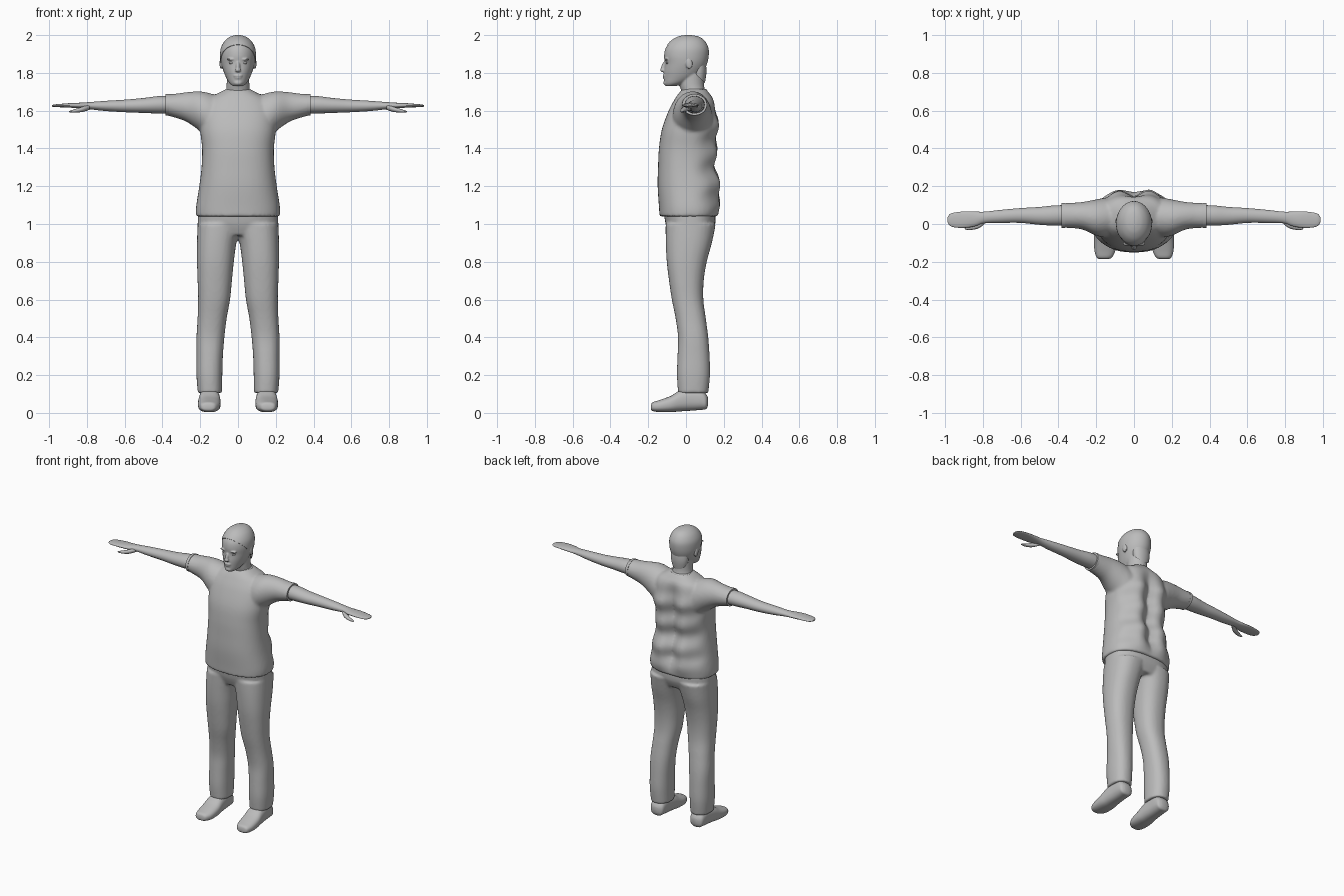
import bpy, bmesh, math
from mathutils import Vector, Matrix

grey = bpy.data.materials.new("plain grey")
grey.diffuse_color = (0.5, 0.5, 0.5, 1)
AXES = {"x": (1, 2, 0), "y": (0, 2, 1), "z": (0, 1, 2)}   # index of u, v, travel


def catmull(rows, steps):
    out = []
    for i in range(len(rows) - 1):
        p = [rows[max(0, min(len(rows) - 1, i + k))] for k in (-1, 0, 1, 2)]
        for s in range(steps):
            t = s / steps
            out.append([0.5 * (2 * b + (c - a) * t + (2 * a - 5 * b + 4 * c - d) * t * t
                               + (3 * b - a - 3 * c + d) * t ** 3) for a, b, c, d in zip(*p)])
    return out + [list(rows[-1])]


def loft(bm, axis, rows, power=2.0, sides=32, steps=4, mirror=False):
    """Rows are (travel, u min, u max, v min, v max)."""
    iu, iv, it = AXES[axis]
    for sign in ((1, -1) if mirror else (1,)):
        rings = []
        for t, u0, u1, v0, v1 in catmull(rows, steps):
            ring = []
            for k in range(sides):
                a = 2 * math.pi * k / sides
                c, s = math.cos(a), math.sin(a)
                p = [0, 0, 0]
                p[it] = t
                p[iu] = (u0 + u1) / 2 + (u1 - u0) / 2 * math.copysign(abs(c) ** (2 / power), c)
                p[iv] = (v0 + v1) / 2 + (v1 - v0) / 2 * math.copysign(abs(s) ** (2 / power), s)
                p[0] *= sign
                ring.append(bm.verts.new(p))
            rings.append(ring)
        for a, b in zip(rings, rings[1:]):
            for k in range(sides):
                j = (k + 1) % sides
                bm.faces.new((a[k], a[j], b[j], b[k]))
        bm.faces.new(rings[0])
        bm.faces.new(rings[-1])


def blob(bm, centre, size, tilt=0):
    m = Matrix.Translation(centre) @ Matrix.Rotation(tilt, 4, "X") @ Matrix.Diagonal((*size, 1))
    bmesh.ops.create_uvsphere(bm, u_segments=20, v_segments=12, radius=1, matrix=m)


def finish(name, bm, voxel=0, smooth=0):
    bmesh.ops.recalc_face_normals(bm, faces=bm.faces[:])
    me = bpy.data.meshes.new(name)
    bm.to_mesh(me)
    bm.free()
    ob = bpy.data.objects.new(name, me)
    bpy.context.collection.objects.link(ob)
    me.materials.append(grey)
    for p in me.polygons:
        p.use_smooth = True
    if voxel:
        r = ob.modifiers.new("Blend", "REMESH")
        r.mode, r.voxel_size, r.use_smooth_shade = "VOXEL", voxel, True
    if smooth:
        s = ob.modifiers.new("Soften", "SMOOTH")
        s.factor, s.iterations = 0.5, smooth
    if not voxel:
        bpy.context.view_layer.objects.active = ob
        ob.select_set(True)
        bpy.ops.object.shade_smooth_by_angle(angle=math.radians(50))
        ob.select_set(False)
    return ob


# Shirt: torso, sleeves, with a groove and soft folds down the back
bm = bmesh.new()
loft(bm, "z", [(1.04, -.222, .222, -.14, .17), (1.09, -.222, .222, -.143, .175),
               (1.2, -.205, .205, -.15, .17), (1.3, -.193, .193, -.148, .15),
               (1.4, -.19, .19, -.143, .153), (1.5, -.2, .2, -.128, .16),
               (1.6, -.195, .195, -.092, .157), (1.66, -.16, .16, -.06, .145),
               (1.69, -.11, .11, -.04, .125), (1.712, -.068, .068, -.02, .108)],
     power=2.4, sides=64, steps=6)
for v in bm.verts:
    if v.co.y > 0.03:
        k = min(1, (v.co.y - .03) / .08)
        fade = max(0, min(1, (1.68 - v.co.z) / .15, (v.co.z - 1.04) / .12))
        v.co.y -= k * fade * (.028 * math.exp(-(v.co.x / .035) ** 2)
                              - .016 * math.exp(-((abs(v.co.x) - .09) / .045) ** 2))
        v.co.y += k * .008 * fade * math.sin(v.co.z * 42 + v.co.x * 6)
loft(bm, "x", [(.06, -.05, .14, 1.42, 1.665), (.14, -.07, .14, 1.44, 1.69),
               (.2, -.062, .13, 1.49, 1.702), (.27, -.03, .117, 1.54, 1.698),
               (.33, -.022, .112, 1.562, 1.69), (.382, -.02, .11, 1.576, 1.687)], mirror=True)
finish("shirt", bm, .009, 5)

# Trousers: hips and two legs
bm = bmesh.new()
loft(bm, "z", [(.94, -.2, .2, -.085, .13), (1.0, -.213, .213, -.108, .155),
               (1.08, -.21, .21, -.12, .155)], power=2.5, sides=48)
loft(bm, "z", [(.105, .085, .213, -.042, .118), (.2, .083, .22, -.048, .127),
               (.3, .08, .22, -.045, .125), (.4, .072, .22, -.042, .118),
               (.5, .06, .214, -.055, .105), (.6, .042, .211, -.075, .092),
               (.7, .032, .214, -.09, .094), (.8, .022, .217, -.102, .11),
               (.9, .008, .217, -.107, .137), (1.0, -.02, .214, -.108, .158)],
     power=2.3, mirror=True)
finish("trousers", bm, .009, 4)

# Shoes
bm = bmesh.new()
loft(bm, "y", [(-.186, .14, .175, .02, .035), (-.178, .118, .196, .01, .055),
               (-.14, .098, .209, .004, .068), (-.08, .092, .212, .004, .09),
               (-.03, .094, .208, .008, .12), (.03, .098, .203, .012, .132),
               (.08, .1, .2, .016, .125), (.106, .107, .193, .02, .1),
               (.117, .13, .17, .04, .08)], power=2.5, mirror=True)
finish("shoes", bm)

# Bare arms, hands and thumbs
bm = bmesh.new()
loft(bm, "x", [(.34, -.005, .1, 1.585, 1.677), (.42, -.008, .098, 1.585, 1.677),
               (.5, -.004, .09, 1.588, 1.667), (.6, .006, .084, 1.592, 1.658),
               (.7, .006, .075, 1.598, 1.652), (.79, .005, .065, 1.608, 1.645),
               (.84, -.012, .066, 1.612, 1.642), (.89, -.02, .067, 1.616, 1.64),
               (.94, -.019, .062, 1.618, 1.636), (.972, -.01, .054, 1.619, 1.633),
               (.986, .01, .035, 1.622, 1.628)], sides=24, mirror=True)
loft(bm, "x", [(.785, .005, .035, 1.605, 1.632), (.82, -.022, .012, 1.594, 1.622),
               (.86, -.031, -.006, 1.59, 1.609), (.888, -.03, -.014, 1.591, 1.6),
               (.895, -.025, -.019, 1.594, 1.597)], sides=12, mirror=True)
finish("arms", bm)

# Head and neck, with nose, ears, brow, lips and chin blended in
SKULL = [(1.73, -.025, .025, -.108, -.055), (1.745, -.045, .045, -.115, .0),
         (1.775, -.063, .063, -.117, .06), (1.81, -.077, .077, -.117, .09),
         (1.85, -.088, .088, -.113, .108), (1.89, -.092, .092, -.116, .116),
         (1.93, -.088, .088, -.108, .115), (1.965, -.07, .07, -.083, .098),
         (1.987, -.045, .045, -.05, .072), (1.996, -.022, .022, -.022, .042),
         (1.999, -.006, .006, 0, .016)]
bm = bmesh.new()
loft(bm, "z", SKULL, sides=48)
loft(bm, "z", [(1.66, -.085, .085, -.03, .115), (1.7, -.066, .066, -.025, .103),
               (1.74, -.06, .06, -.035, .095), (1.82, -.06, .06, -.04, .095)])
blob(bm, (0, -.118, 1.833), (.011, .013, .03), -.3)        # nose bridge
blob(bm, (0, -.124, 1.815), (.016, .013, .011))            # nose tip
blob(bm, (0, -.115, 1.785), (.024, .009, .006))            # upper lip
blob(bm, (0, -.113, 1.774), (.02, .009, .006))             # lower lip
blob(bm, (0, -.104, 1.747), (.024, .016, .014))            # chin
for sx in (-1, 1):
    blob(bm, (sx * .036, -.104, 1.872), (.024, .012, .006))  # brow
    blob(bm, (sx * .09, .015, 1.85), (.008, .018, .03), .2)  # ear
finish("head", bm, .0045, 3)

# Eyes
bm = bmesh.new()
for sx in (-1, 1):
    blob(bm, (sx * .035, -.1, 1.853), (.014, .007, .006))
finish("eyes", bm)

# Close-cropped hair: slightly larger skull trimmed along the hairline
bm = bmesh.new()
loft(bm, "z", [(z + (.001 if z > 1.9 else 0), a - .003, b + .003, c - .002, d + .004)
               for z, a, b, c, d in SKULL], sides=48)
loft(bm, "z", [(1.74, -.045, .045, .04, .099), (1.8, -.06, .06, .03, .108),
               (1.86, -.06, .06, .02, .105)])              # nape
bmesh.ops.bisect_plane(bm, geom=bm.verts[:] + bm.edges[:] + bm.faces[:],
                       plane_co=Vector((0, -.08, 1.93)), plane_no=Vector((0, .72, .7)),
                       clear_inner=True)
bmesh.ops.holes_fill(bm, edges=[e for e in bm.edges if e.is_boundary])
finish("hair", bm)

# Collar band and sleeve hems
bm = bmesh.new()
loft(bm, "z", [(1.69, -.076, .076, -.034, .114), (1.708, -.071, .071, -.026, .111),
               (1.714, -.066, .066, -.02, .107)])
loft(bm, "x", [(.366, -.022, .112, 1.574, 1.689), (.384, -.021, .111, 1.575, 1.688)], mirror=True)
finish("shirt_hems", bm)
